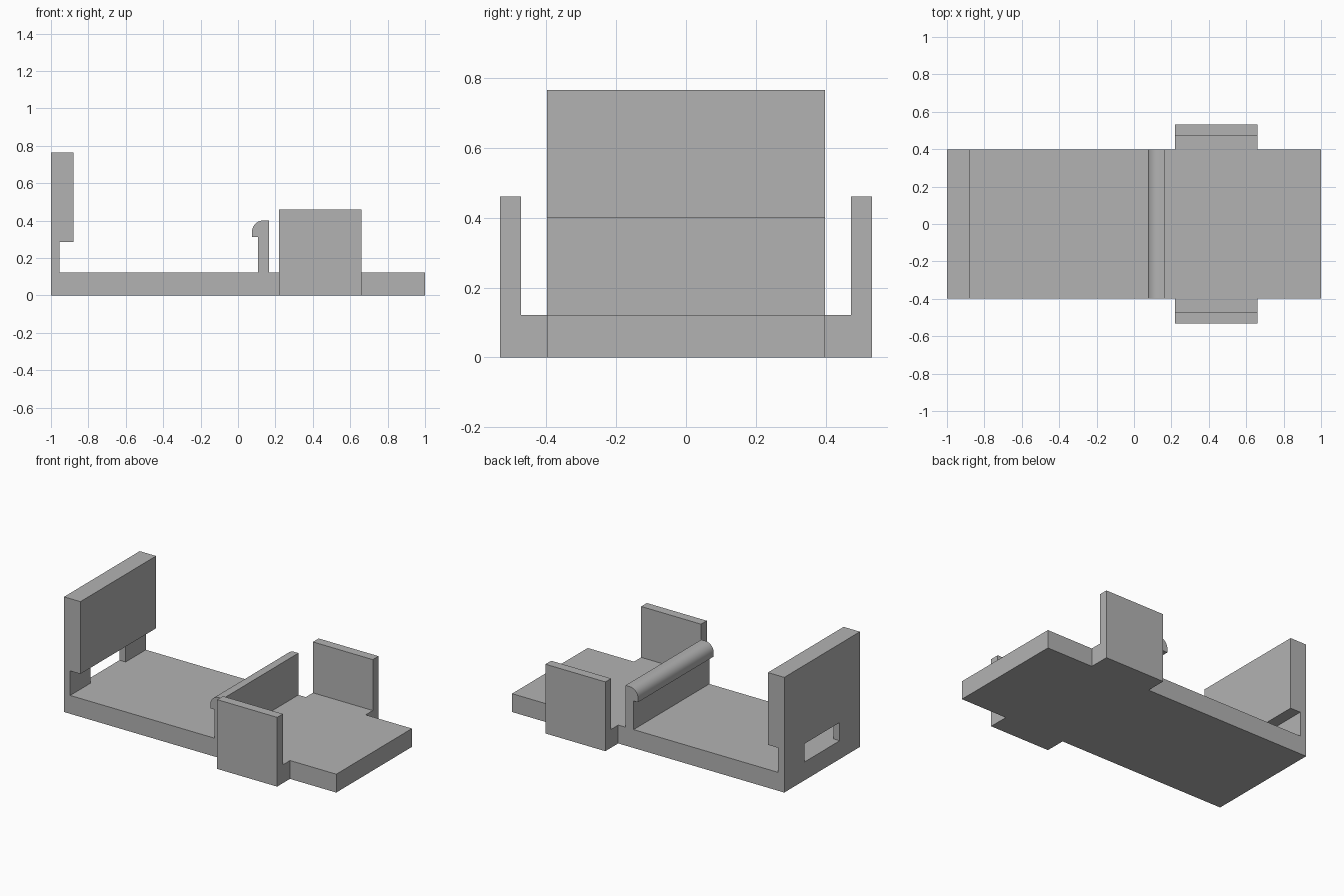
import bpy, bmesh, math
from mathutils import Vector

cube = bpy.data.objects.get("Cube")
if cube:
    bpy.data.objects.remove(cube, do_unlink=True)

grey = bpy.data.materials.new("plain_grey")
grey.use_nodes = True
grey.diffuse_color = (0.45, 0.45, 0.45, 1)
grey.node_tree.nodes["Principled BSDF"].inputs["Base Color"].default_value = (0.45, 0.45, 0.45, 1)

FLOOR = 0.122     # plate thickness
HALF_W = 0.397    # half width of the plate
WING = 0.532      # half width over the side plates
WING_IN = 0.472


def extrude(name, profile, axis, start, end):
    """Extrude a closed (u, z) profile along the x or y axis."""
    bm = bmesh.new()
    if axis == "y":
        verts = [bm.verts.new((u, start, z)) for u, z in profile]
        move = Vector((0, end - start, 0))
    else:
        verts = [bm.verts.new((start, u, z)) for u, z in profile]
        move = Vector((end - start, 0, 0))
    face = bm.faces.new(verts)
    new = bmesh.ops.extrude_face_region(bm, geom=[face])["geom"]
    bmesh.ops.translate(bm, vec=move, verts=[g for g in new if isinstance(g, bmesh.types.BMVert)])
    bmesh.ops.recalc_face_normals(bm, faces=bm.faces)
    mesh = bpy.data.meshes.new(name)
    bm.to_mesh(mesh)
    bm.free()
    mesh.materials.append(grey)
    obj = bpy.data.objects.new(name, mesh)
    bpy.context.collection.objects.link(obj)
    return obj


def combine(target, other, operation):
    """Apply a boolean and remove the operand."""
    mod = target.modifiers.new(operation.lower(), "BOOLEAN")
    mod.operation = operation
    mod.solver = "EXACT"
    mod.object = other
    bpy.ops.object.select_all(action="DESELECT")
    bpy.context.view_layer.objects.active = target
    target.select_set(True)
    bpy.ops.object.modifier_apply(modifier=mod.name)
    bpy.data.objects.remove(other, do_unlink=True)


# Plate, undercut end wall and rounded hook share one side profile
radius = 0.06
hook_round = [(0.135 + radius * math.cos(a), 0.34 + radius * math.sin(a))
              for a in (math.pi / 2 * (1 + i / 10) for i in range(11))]
side_profile = [
    (-1, 0), (1, 0), (1, FLOOR),
    (0.166, FLOOR), (0.166, 0.4), *hook_round, (0.075, 0.312), (0.107, 0.312), (0.107, FLOOR),
    (-0.955, FLOOR), (-0.955, 0.285), (-0.88, 0.285), (-0.88, 0.765), (-1, 0.765),
]
body = extrude("bracket_body", side_profile, "y", -HALF_W, HALF_W)

# Slot through the foot of the end wall
slot = [(-1.1, FLOOR), (-0.93, FLOOR), (-0.93, 0.243), (-1.1, 0.243)]
combine(body, extrude("slot_cutter", slot, "y", -0.185, 0.185), "DIFFERENCE")

# Pair of side plates joined by a cross strip
half_u = [(WING, 0), (WING, 0.46), (WING_IN, 0.46), (WING_IN, FLOOR)]
u_profile = half_u + [(-y, z) for y, z in reversed(half_u)]
combine(body, extrude("side_plates", u_profile, "x", 0.22, 0.66), "UNION")

# Merge flat areas and smooth only the hook curve
bm = bmesh.new()
bm.from_mesh(body.data)
bmesh.ops.remove_doubles(bm, verts=bm.verts, dist=0.0001)
bmesh.ops.dissolve_limit(bm, angle_limit=0.01, verts=bm.verts, edges=bm.edges)
bm.to_mesh(body.data)
bm.free()
bpy.context.view_layer.objects.active = body
body.select_set(True)
bpy.ops.object.shade_smooth_by_angle(angle=math.radians(30))
